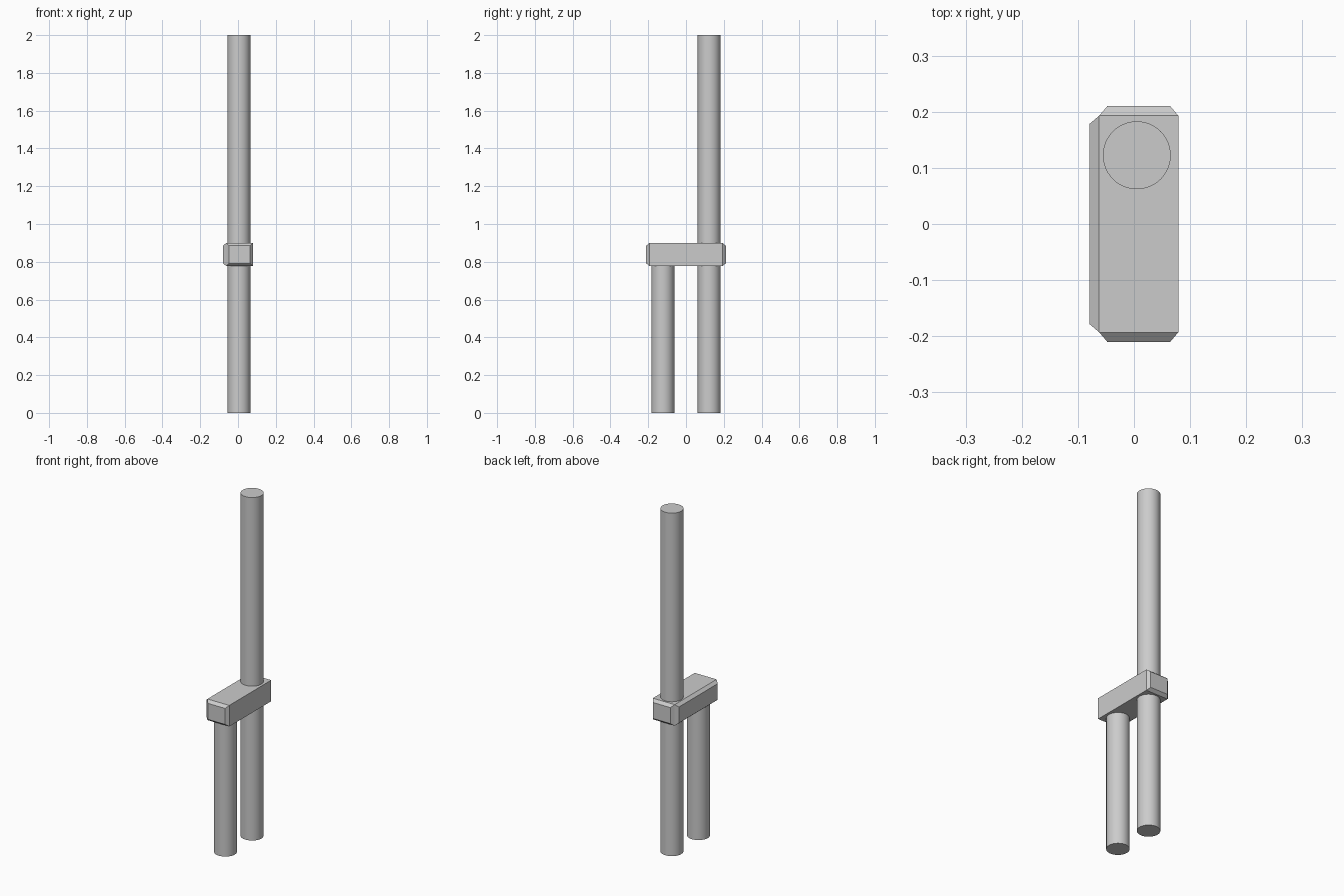
import bpy, bmesh
from mathutils import Vector

if "Cube" in bpy.data.objects:
    bpy.data.objects.remove(bpy.data.objects["Cube"])

POST_R, POST_X, POST_Y = 0.0605, 0.005, 0.1225


def post(name, y, top):
    bpy.ops.mesh.primitive_cylinder_add(vertices=48, radius=POST_R, depth=top,
                                        location=(POST_X, y, top / 2))
    obj = bpy.context.object
    obj.name = name
    bpy.ops.object.shade_smooth_by_angle()


# Two upright round posts
post("tall_post", POST_Y, 2.0)
post("short_post", -POST_Y, 0.80)

# Connecting block: plain box, raised chamfered panels on the left and both ends
lo, hi = Vector((-0.062, -0.193, 0.777)), Vector((0.079, 0.193, 0.9))
bm = bmesh.new()
bmesh.ops.create_cube(bm, size=1)
bmesh.ops.scale(bm, vec=hi - lo, verts=bm.verts)
bmesh.ops.translate(bm, vec=(lo + hi) / 2, verts=bm.verts)
bm.normal_update()
panels = [f for f in bm.faces if f.normal.x < -0.9 or abs(f.normal.y) > 0.9]
bmesh.ops.inset_individual(bm, faces=panels, thickness=0.021, depth=0.0175)
mesh = bpy.data.meshes.new("connecting_block")
bm.to_mesh(mesh)
bm.free()
bpy.context.collection.objects.link(bpy.data.objects.new("connecting_block", mesh))
